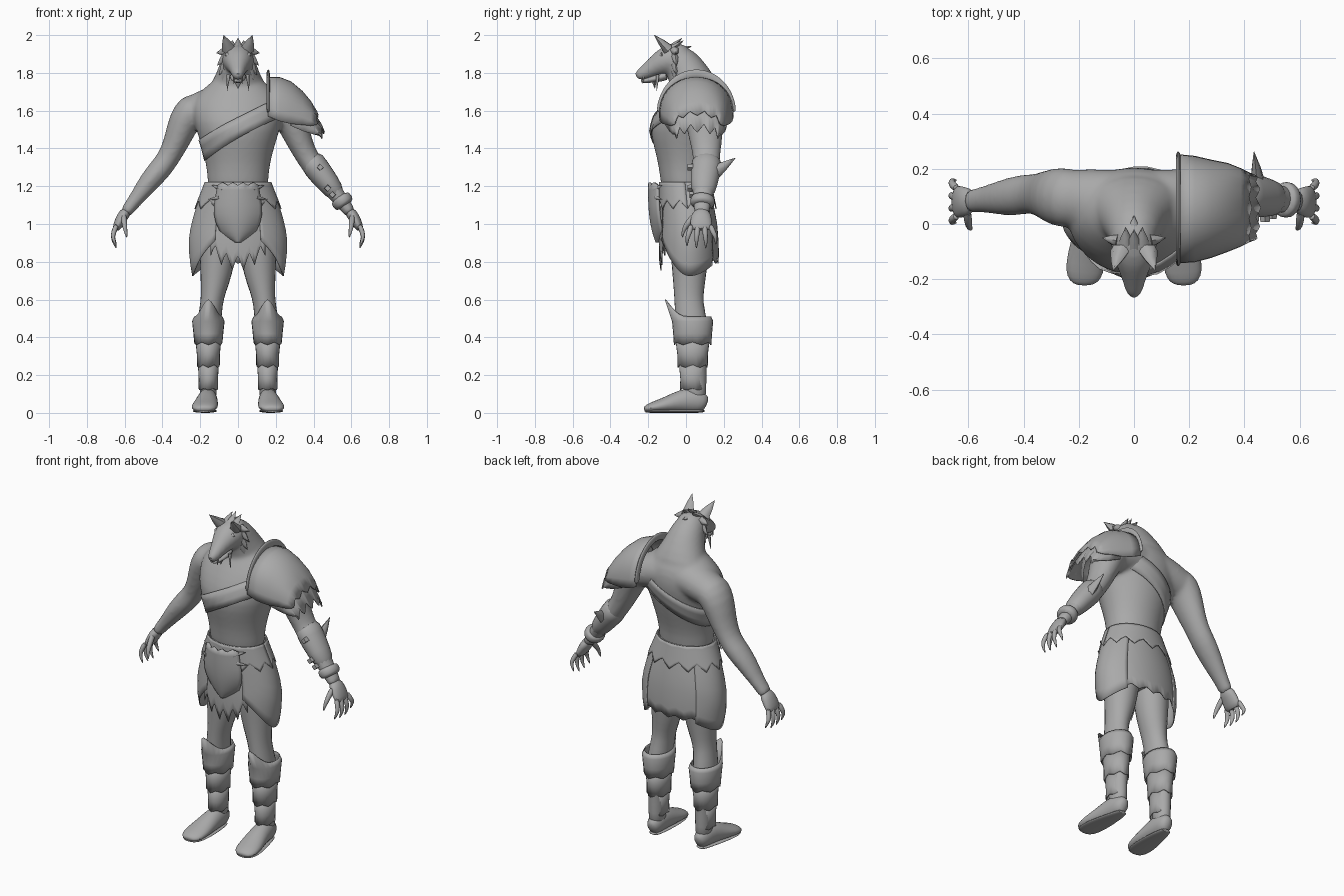
import bpy, bmesh, math
from mathutils import Vector as V
from math import sin, cos, pi, radians

grey = bpy.data.materials.new("stone grey")
grey.diffuse_color = (0.4, 0.4, 0.4, 1)


def grid(name, rows, closed=True, subsurf=0, solid=0):
    """Skin rows of points; closed rows become capped lofts, open rows become sheets."""
    bm = bmesh.new()
    vs = [[bm.verts.new((p[0], p[1], max(p[2], 0))) for p in r] for r in rows]
    n = len(rows[0])
    for a, b in zip(vs, vs[1:]):
        for i in range(n if closed else n - 1):
            j = (i + 1) % n
            bm.faces.new((a[i], a[j], b[j], b[i]))
    if closed and not solid:
        bm.faces.new(vs[0][::-1])
        bm.faces.new(vs[-1])
    bmesh.ops.recalc_face_normals(bm, faces=bm.faces)
    me = bpy.data.meshes.new(name)
    bm.to_mesh(me)
    bm.free()
    ob = bpy.data.objects.new(name, me)
    bpy.context.collection.objects.link(ob)
    me.materials.append(grey)
    bpy.ops.object.select_all(action='DESELECT')
    ob.select_set(True)
    bpy.context.view_layer.objects.active = ob
    bpy.ops.object.shade_smooth_by_angle(angle=radians(60))
    if subsurf:
        ob.modifiers.new("smooth", 'SUBSURF').levels = subsurf
    if solid:
        m = ob.modifiers.new("thickness", 'SOLIDIFY')
        m.thickness, m.offset = solid, 0
    return ob


def tube(name, pts, s=1, ref=(0, 1, 0), n=12, subsurf=1):
    """Loft ellipses (x, y, z, ra, rb) along a path, mirrored in x when s = -1."""
    cs = [V((p[0] * s, p[1], p[2])) for p in pts]
    k = 1.04 if subsurf else 1
    rows = []
    for i, p in enumerate(pts):
        t = (cs[min(i + 1, len(cs) - 1)] - cs[max(i - 1, 0)]).normalized()
        u = V(ref).cross(t).normalized()
        v = t.cross(u)
        rows.append([cs[i] + u * p[3] * k * cos(2 * pi * j / n) + v * p[4] * k * sin(2 * pi * j / n)
                     for j in range(n)])
    return grid(name, rows, True, subsurf)


def spike(name, base, tip, ra, rb, s=1, ref=(0, 1, 0)):
    mid = [(a + b) / 2 for a, b in zip(base, tip)]
    return tube(name, [(*base, ra, rb), (*mid, ra * .6, rb * .6), (*tip, .001, .001)], s, ref, 6, 0)


def lerp(table, z):
    """Interpolate rows of a table sorted by its first column."""
    z = min(max(z, table[0][0]), table[-1][0])
    for a, b in zip(table, table[1:]):
        if z <= b[0]:
            f = (z - a[0]) / (b[0] - a[0])
            return [p + (q - p) * f for p, q in zip(a, b)][1:]


def ring(table, a, z, grow=0):
    rx, yf, yb = lerp(table, z)
    return ((rx + grow) * cos(a), (yf + yb) / 2 + ((yb - yf) / 2 + grow) * sin(a), z)


def zig(i):
    return (0, .6, 1, .5)[i % 4]


# torso: height, half width, front, back
TORSO = [(1.12, .16, -.12, .12), (1.24, .16, -.137, .122), (1.32, .17, -.147, .137),
         (1.4, .19, -.168, .162), (1.5, .222, -.192, .188), (1.58, .245, -.168, .207),
         (1.66, .24, -.125, .205), (1.72, .18, -.085, .18), (1.78, .11, -.06, .13)]
AROUND = [2 * pi * k / 32 for k in range(32)]
body = [grid("torso", [[ring(TORSO, a, r[0]) for a in AROUND] for r in TORSO], True, 1)]

# sloping shoulders, thick neck and skull
body.append(tube("shoulders", [(-.3, .1, 1.565, .07, .09), (-.24, .095, 1.592, .092, .105),
                               (-.12, .08, 1.63, .105, .12), (0, .07, 1.64, .12, .125), (.12, .08, 1.63, .105, .12),
                               (.24, .095, 1.592, .092, .105), (.3, .1, 1.565, .07, .09)]))
body.append(tube("neck", [(0, .075, 1.62, .22, .125), (0, .055, 1.7, .165, .13), (0, .012, 1.79, .115, .112),
                          (0, -.03, 1.865, .092, .093), (0, -.07, 1.91, .07, .06)]))
body.append(tube("skull", [(0, .02, 1.88, .05, .05), (0, -.01, 1.88, .08, .078), (0, -.07, 1.872, .088, .085),
                           (0, -.125, 1.857, .075, .072), (0, -.165, 1.835, .056, .055), (0, -.21, 1.808, .04, .041),
                           (0, -.25, 1.785, .03, .031), (0, -.266, 1.778, .014, .015)], ref=(0, 0, 1)))
# arms
for s in (-1, 1):
    body.append(tube("arm", [(.2, .085, 1.615, .085, .1), (.245, .095, 1.6, .094, .11), (.287, .1, 1.545, .086, .105),
                             (.325, .105, 1.435, .068, .085), (.37, .11, 1.345, .058, .07),
                             (.413, .105, 1.29, .062, .074), (.478, .095, 1.215, .055, .065),
                             (.533, .09, 1.14, .041, .05), (.577, .085, 1.085, .034, .043),
                             (.6, .08, 1.05, .034, .045)], s))
# fuse the trunk into one smooth skin
bpy.ops.object.select_all(action='DESELECT')
for ob in body:
    ob.select_set(True)
    bpy.context.view_layer.objects.active = ob
bpy.ops.object.convert(target='MESH')
bpy.context.view_layer.objects.active = body[0]
bpy.ops.object.join()
trunk = bpy.context.view_layer.objects.active
trunk.name = "trunk"
m = trunk.modifiers.new("fuse", 'REMESH')
m.mode, m.voxel_size, m.use_smooth_shade = 'VOXEL', .011, True
m = trunk.modifiers.new("blend", 'SMOOTH')
m.factor, m.iterations = .5, 8

# diagonal chest strap
grid("chest_strap", [[ring(TORSO, a, 1.51 + .12 * cos(a) + d * .055, .002) for a in AROUND]
                     for d in (-1, -.3, .3, 1)], True, 0, .006)

# muzzle, fur, ears and tusks
tube("lower_jaw", [(0, -.09, 1.79, .05, .03), (0, -.16, 1.77, .04, .02),
                   (0, -.22, 1.757, .024, .013), (0, -.24, 1.757, .01, .006)], ref=(0, 0, 1))
tube("nose", [(0, -.235, 1.803, .012, .01), (0, -.253, 1.799, .018, .013), (0, -.267, 1.79, .008, .006)],
     ref=(0, 0, 1), n=8)
spike("chin_tuft", (0, -.17, 1.775), (0, -.165, 1.718), .028, .02)
for x, y, z in ((.03, -.012, 1.972), (-.03, -.012, 1.972), (0, -.02, 1.985), (0, .03, 1.94)):
    spike("crest_tuft", (x, y - .07, 1.925), (x, y, z), .03, .022)
for s in (-1, 1):
    spike("ear", (.05, -.095, 1.925), (.076, -.168, 2.0), .037, .03, s)
    spike("tusk", (.05, -.15, 1.79), (.058, -.155, 1.705), .01, .01, s)
    spike("fang", (.02, -.225, 1.785), (.022, -.228, 1.742), .007, .007, s)
    spike("brow", (.06, -.125, 1.9), (.014, -.18, 1.86), .012, .01, s)
    for z, x, dz in ((1.915, .115, -.01), (1.89, .11, -.05), (1.85, .1, -.06), (1.815, .085, -.07)):
        spike("cheek_tuft", (.06, -.06, z), (x, -.05, z + dz), .028, .025, s)

# clawed hands
for s in (-1, 1):
    tube("palm", [(.585, .085, 1.075, .03, .042), (.615, .08, 1.035, .03, .055),
                  (.638, .08, .99, .025, .06), (.65, .08, .965, .015, .05)], s)
    for y0, y1, drop in ((.03, .005, .01), (.063, .055, 0), (.097, .105, .0), (.128, .158, .02)):
        tube("finger", [(.64, y0, 1.0, .015, .016), (.66, (y0 + y1) / 2, .955, .014, .015),
                        (.664, y1, .915 + drop, .011, .012), (.642, y1, .868 + drop, .003, .003)], s, n=8)
    tube("thumb", [(.605, .05, 1.05, .018, .02), (.602, .01, 1.005, .015, .016),
                   (.597, -.015, .97, .012, .012), (.588, -.02, .925, .003, .003)], s, n=8)

# left bracer with cuff, studs and elbow spike
tube("bracer", [(.375, .11, 1.36, .064, .078), (.41, .108, 1.3, .07, .082), (.48, .095, 1.215, .06, .072),
                (.535, .09, 1.14, .046, .056)])
tube("wrist_cuff", [(.535, .09, 1.145, .05, .058), (.545, .088, 1.13, .057, .065),
                    (.56, .087, 1.11, .057, .065), (.57, .086, 1.095, .045, .055)])
spike("elbow_spike", (.45, .14, 1.265), (.435, .262, 1.35), .04, .03, ref=(1, 0, 0))
for x, y, z in ((.435, .02, 1.3), (.475, .02, 1.19), (.5, .03, 1.155)):
    tube("stud", [(x, y + .03, z, .02, .02), (x, y - .012, z, .017, .017)], ref=(0, 0, 1), n=4, subsurf=0)


# layered shoulder guard: x, middle y, half depth, bottom, top
def guard(name, stations, teeth, n=21):
    rows = []
    for k, (x, cy, hw, zb, zt) in enumerate(stations):
        row = []
        for i in range(n):
            f, t = pi * i / (n - 1), zig(i) * teeth if k == len(stations) - 1 else 0
            row.append((x + t * .4 * sin(f), cy - hw * cos(f), zb + (zt - zb) * sin(f) ** .8 - t))
        rows.append(row)
    grid(name, rows, False, 0, .006)


guard("shoulder_guard", [(.16, .055, .195, 1.57, 1.775), (.22, .054, .19, 1.545, 1.775), (.28, .055, .175, 1.53, 1.752),
                         (.34, .06, .158, 1.525, 1.702), (.385, .06, .14, 1.52, 1.648),
                         (.415, .06, .125, 1.525, 1.6)], .025)
guard("lower_shoulder_guard", [(.28, .055, .16, 1.52, 1.72), (.35, .06, .145, 1.49, 1.665),
                               (.4, .06, .13, 1.475, 1.59), (.44, .06, .115, 1.475, 1.53)], .045)
tube("shoulder_rim", [(.16, .055 - .19 * cos(f), 1.585 + .213 * sin(f), .023, .009)
                      for f in [pi * k / 14 for k in range(15)]], ref=(1, 0, 0), n=8)

# skirt: height, half width, front, back
SKIRT = [(.7, .235, -.13, .165), (.82, .255, -.145, .178), (.92, .258, -.145, .175), (1.0, .245, -.14, .168),
         (1.1, .215, -.137, .15), (1.22, .168, -.135, .125)]


def drape(name, a0, a1, hem, top=1.22, grow=0, n=25):
    angles = [radians(a0 + (a1 - a0) * i / (n - 1)) for i in range(n)]
    grid(name, [[ring(SKIRT, a, top + (hem(i, a) - top) * k / 8, grow) for i, a in enumerate(angles)]
                for k in range(9)], False, 0, .006)


tube("hips", [(0, 0, .86, .1, .09), (0, .005, .95, .19, .12), (0, 0, 1.08, .18, .115), (0, 0, 1.21, .15, .115)])
for off, flip in ((0, 1), (180, -1)):
    drape("side_skirt", off - 62 * flip, off + 50 * flip,
          lambda i, a: .725 + .24 * sin(a) ** 2 * (1 if sin(a) < 0 else .4))
drape("back_skirt", 45, 135, lambda i, a: .79 + .022 * zig(i), grow=-.006, n=17)
drape("front_strips", -125, -55, lambda i, a: .75 + .08 * zig(i) + .25 * abs(cos(a)) ** 2, grow=-.004, n=21)
drape("waist_fringe", 0, 360, lambda i, a: 1.08 + .045 * zig(i), 1.222, .006, 49)


# round hide apron with a torn top
def apron_width(v):
    return .126 * math.sqrt(max(.03, 1 - ((v - .6) / .6) ** 2)) if v < .6 else .126 - .05 * (v - .6)


grid("apron", [[(apron_width(v) * u, -.195 + .05 * u * u + .04 * (1 - v) ** 3,
                 .905 + .3 * v + (.015 * zig(i) if v == 1 else 0))
                for i, u in enumerate([k / 8 - 1 for k in range(17)])]
               for v in (0, .02, .06, .12, .2, .35, .5, .65, .8, .92, 1)], False, 0, .012)
for s in (-1, 1):
    spike("apron_tie", (.08, -.165, 1.185), (.14, -.125, 1.205), .016, .01, s)
    spike("apron_tie", (.1, -.16, 1.14), (.155, -.125, 1.13), .012, .01, s)


# legs, layered boots and feet
def boot_band(name, s, rows, up, down, n=24):
    """Flared band: rows of (z, half width, half depth), pointed at the front by 'up'."""
    out = []
    for k, (z, rx, ry) in enumerate(rows):
        row = []
        for i in range(n):
            a = 2 * pi * i / n
            p = max(0, -sin(a)) ** 5 * up if k == 0 else 0
            d = zig(i) * down if k == len(rows) - 1 else 0
            row.append((s * (.157 + rx * cos(a)), .035 + ry * sin(a) - p * .55, z + p - d))
        out.append(row)
    grid(name, out, True, 0, .006)


for s in (-1, 1):
    tube("leg", [(.1, .02, 1.0, .1, .11), (.105, .02, .88, .098, .105), (.115, .018, .74, .086, .09),
                 (.13, .015, .65, .066, .08), (.14, .015, .58, .058, .075), (.152, .028, .48, .064, .085),
                 (.157, .035, .38, .06, .083), (.157, .04, .25, .05, .068), (.157, .05, .13, .044, .058),
                 (.157, .05, .06, .045, .055)], s)
    boot_band("boot_cuff", s, [(.51, .072, .095), (.485, .083, .106), (.42, .076, .1), (.375, .072, .096)], .09, .015)
    boot_band("boot_band", s, [(.39, .066, .088), (.31, .058, .078), (.255, .058, .077)], 0, .015)
    boot_band("boot_shaft", s, [(.27, .053, .07), (.18, .048, .062), (.13, .049, .064)], 0, .01)
    tube("foot", [(.157, .112, .045, .02, .03), (.157, .09, .055, .042, .052), (.16, .04, .07, .05, .068),
                  (.163, -.03, .062, .056, .06), (.172, -.11, .042, .068, .04), (.18, -.175, .03, .07, .029),
                  (.182, -.21, .022, .052, .02), (.182, -.222, .018, .025, .01)], s, ref=(0, 0, 1))
    tube("sole", [(.157, .105, .01, .03, .01), (.16, .03, .01, .045, .01), (.175, -.12, .01, .07, .01),
                  (.182, -.2, .01, .058, .01), (.182, -.22, .01, .03, .008)], s, ref=(0, 0, 1))
